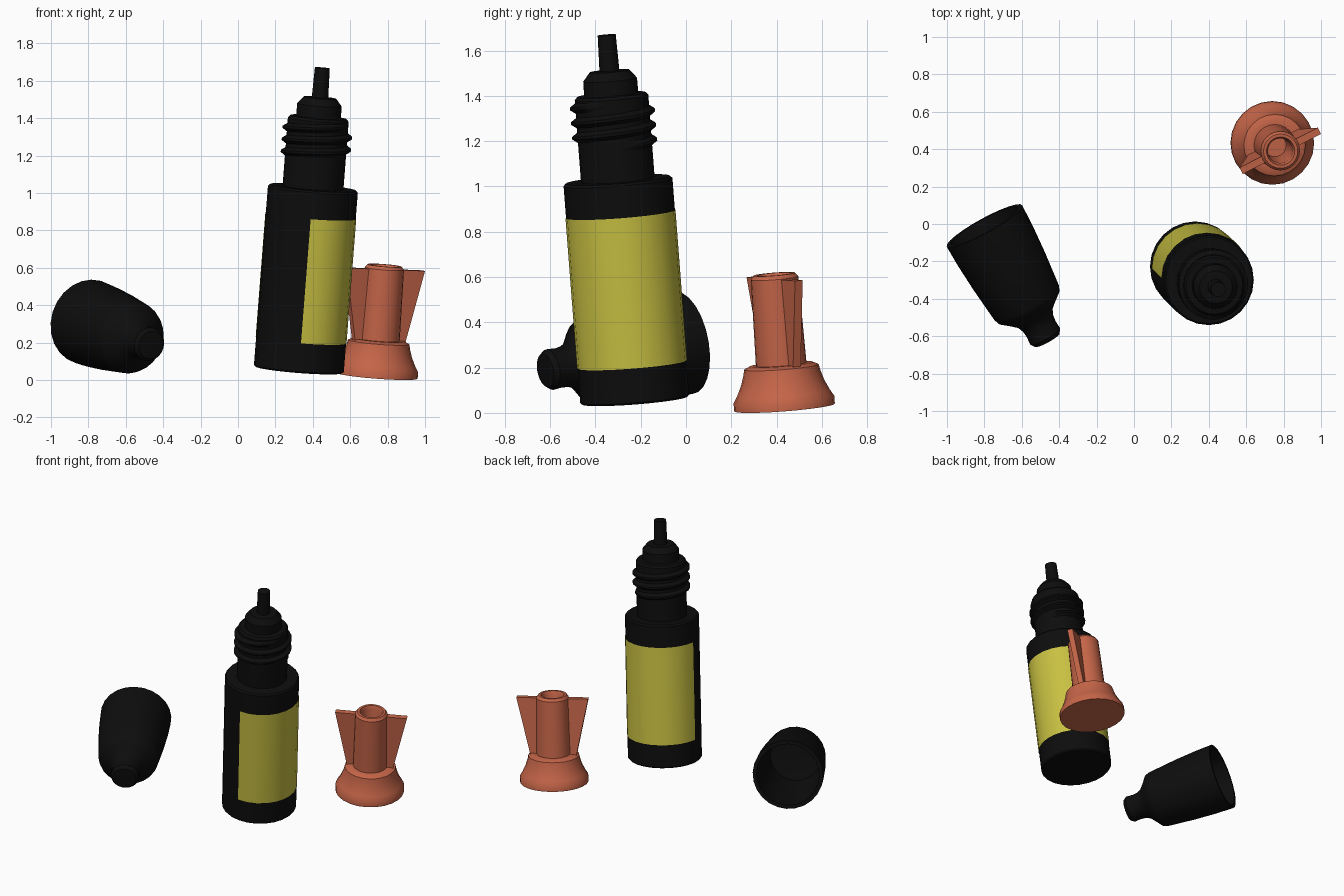
import bpy, bmesh, math
from mathutils import Vector, Matrix

if "Cube" in bpy.data.objects:
    bpy.data.objects.remove(bpy.data.objects["Cube"])


def material(name, rgb):
    m = bpy.data.materials.new(name)
    m.diffuse_color = (*rgb, 1)
    m.use_nodes = True
    m.node_tree.nodes["Principled BSDF"].inputs["Base Color"].default_value = m.diffuse_color
    return m


black = material("black_plastic", (0.004, 0.004, 0.004))
yellow = material("yellow_paper", (0.58, 0.53, 0.055))
orange = material("orange_plastic", (0.56, 0.13, 0.065))


def frame(origin, axis):
    """Matrix placing local z along a tilted axis."""
    q = Vector((0, 0, 1)).rotation_difference(Vector(axis).normalized())
    return Matrix.Translation(origin) @ q.to_matrix().to_4x4()


def finish(name, bm, mat, world, closed=True):
    bmesh.ops.remove_doubles(bm, verts=bm.verts, dist=1e-5)
    if closed:
        bmesh.ops.recalc_face_normals(bm, faces=bm.faces)
    me = bpy.data.meshes.new(name)
    bm.to_mesh(me)
    bm.free()
    me.materials.append(mat)
    ob = bpy.data.objects.new(name, me)
    bpy.context.collection.objects.link(ob)
    ob.matrix_world = world
    bpy.ops.object.select_all(action='DESELECT')
    ob.select_set(True)
    bpy.context.view_layer.objects.active = ob
    bpy.ops.object.shade_smooth_by_angle(angle=math.radians(32))
    return ob


def skin(bm, rings, wrap):
    """Join successive rings of points with quads."""
    rows = [[bm.verts.new(p) for p in ring] for ring in rings]
    n = len(rows[0])
    for a, b in zip(rows, rows[1:]):
        for j in range(n if wrap else n - 1):
            k = (j + 1) % n
            bm.faces.new((a[j], a[k], b[k], b[j]))
    return rows


def lathe(name, profile, mat, world, sides=24, start=0, sweep=360):
    """Revolve (radius, height) points about local z."""
    full = sweep == 360
    angles = [math.radians(start + sweep * i / sides) for i in range(sides + (not full))]
    bm = bmesh.new()
    skin(bm, [[(r * math.cos(t), r * math.sin(t), h) for t in angles] for r, h in profile], full)
    return finish(name, bm, mat, world, full)


# Bottle: body, neck, collar and nozzle in one profile
TILT = (0.078, -0.077, 1)
bottle = frame((0.325, -0.226, 0.055), TILT)
lathe("bottle", [(0, 0), (0.234, 0), (0.241, 0.008), (0.241, 0.97), (0.232, 0.98),
                 (0.163, 0.98), (0.163, 1.345), (0.152, 1.358), (0.12, 1.36),
                 (0.119, 1.425), (0.088, 1.463), (0.044, 1.465), (0.04, 1.623), (0, 1.623)],
      black, bottle)

# Label wraps three quarters of the body
lathe("label", [(0.2435, 0.16), (0.2435, 0.828)], yellow, bottle, 18, -90, 270)

# Screw thread: triangular ridge swept along a helix
bm = bmesh.new()
steps, turns = 72, 3
rings = []
for i in range(steps + 1):
    f = i / steps
    t = f * turns * 2 * math.pi
    out = 0.16 + 0.027 * min(1, 12 * f, 12 * (1 - f))
    h = 1.13 + 0.195 * f
    rings.append([(r * math.cos(t), r * math.sin(t), h + dh)
                  for r, dh in ((0.158, -0.026), (out, -0.006), (out, 0.006), (0.158, 0.026))])
rows = skin(bm, rings, True)
bm.faces.new(rows[0])
bm.faces.new(rows[-1])
finish("screw_thread", bm, black, bottle)

# Cap lying on its side, hollow, open at the back
pitch = math.radians(10)
cap_axis = (0.482 * math.cos(pitch), -0.876 * math.cos(pitch), -math.sin(pitch))
lathe("cap", [(0.23, 0), (0.227, 0.12), (0.216, 0.28), (0.196, 0.475), (0.186, 0.503),
              (0.135, 0.545), (0.106, 0.572), (0.092, 0.605), (0.088, 0.64), (0.091, 0.685),
              (0.075, 0.708), (0, 0.712), (0, 0.5), (0.165, 0.47), (0.19, 0.28),
              (0.205, 0.0), (0.23, 0)],
      black, frame((-0.8, -0.01, 0.31), cap_axis))

# Spare nozzle: flared foot and hollow stem
nozzle = frame((0.738, 0.435, 0.024), TILT)
lathe("nozzle", [(0, 0), (0.223, 0), (0.223, 0.036), (0.205, 0.065), (0.184, 0.11),
                 (0.17, 0.155), (0.165, 0.18), (0.14, 0.192), (0.112, 0.192),
                 (0.105, 0.575), (0.092, 0.592), (0.076, 0.592), (0.066, 0.565),
                 (0.06, 0.2), (0, 0.2)],
      orange, nozzle)

# Two tapering wings on opposite sides of the stem
for side, turn in (("right", 27), ("left", 207)):
    bm = bmesh.new()
    outline = [(0.085, 0.18), (0.15, 0.18), (0.235, 0.572), (0.085, 0.572)]
    rows = skin(bm, [[(r, y, h) for r, h in outline] for y in (-0.019, 0.019)], True)
    for row in rows:
        bm.faces.new(row)
    finish("wing_" + side, bm, orange, nozzle @ Matrix.Rotation(math.radians(turn), 4, 'Z'))
